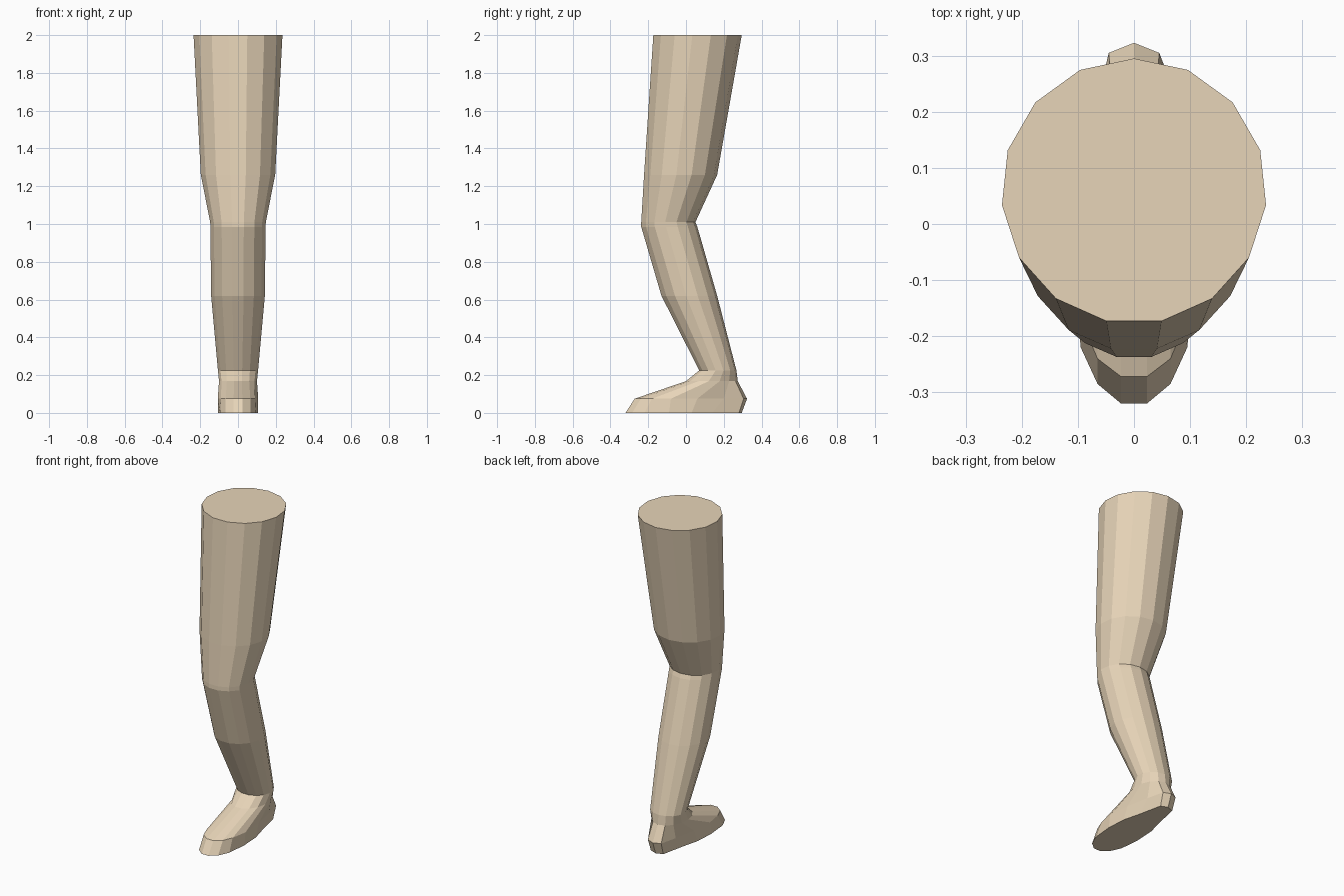
import bpy, bmesh, math

if "Cube" in bpy.data.objects:
    bpy.data.objects.remove(bpy.data.objects["Cube"])

SIDES = 15


def oval(rx, front, back, z):
    """15-sided ring with a vertex at the back (+y) and a flat edge at the front."""
    ry = (back - front) / (1 + math.cos(math.pi / SIDES))
    angles = [2 * math.pi * i / SIDES for i in range(SIDES)]
    return [(rx * math.sin(a), back - ry + ry * math.cos(a), z) for a in angles]


def mirrored(half, z):
    """Full ring from the right half outline, listed from heel to toe."""
    right = [(x, y, z) for x, y in half]
    return right + [(-x, y, z) for x, y, z in reversed(right[1:])]


# Foot outlines: bottom of the sole, then the widest line above it
sole = [(0, .295), (.042, .28), (.072, .14), (.1, .03), (.107, -.09),
        (.095, -.22), (.065, -.285), (.023, -.32)]
welt = [(0, .323), (.045, .305), (.07, .2), (.098, .06), (.107, -.08),
        (.09, -.18), (.065, -.24), (.023, -.272)]

# Rings from the sole up through instep, ankle, calf, knee and thigh
rings = [
    mirrored(sole, 0),
    mirrored(welt, .075),
    oval(.101, 0, .274, .168),
    oval(.107, .07, .267, .225),
    oval(.143, -.13, .165, .62),
    oval(.147, -.237, .06, .985),
    oval(.148, -.237, .05, 1.01),
    oval(.198, -.222, .165, 1.26),
    oval(.2366, -.173, .295, 2),
]

# Loft the rings into one closed leg
bm = bmesh.new()
loops = [[bm.verts.new(p) for p in ring] for ring in rings]
for low, high in zip(loops, loops[1:]):
    for i in range(SIDES):
        j = (i + 1) % SIDES
        bm.faces.new((low[i], low[j], high[j], high[i]))
bm.faces.new(loops[0])
bm.faces.new(loops[-1])
bmesh.ops.recalc_face_normals(bm, faces=bm.faces)
mesh = bpy.data.meshes.new("leg")
bm.to_mesh(mesh)
bm.free()

leg = bpy.data.objects.new("leg", mesh)
bpy.context.collection.objects.link(leg)

# Tan colour
tan = bpy.data.materials.new("tan")
tan.diffuse_color = (.8, .66, .48, 1)
tan.use_nodes = True
tan.node_tree.nodes["Principled BSDF"].inputs["Base Color"].default_value = tan.diffuse_color
mesh.materials.append(tan)
